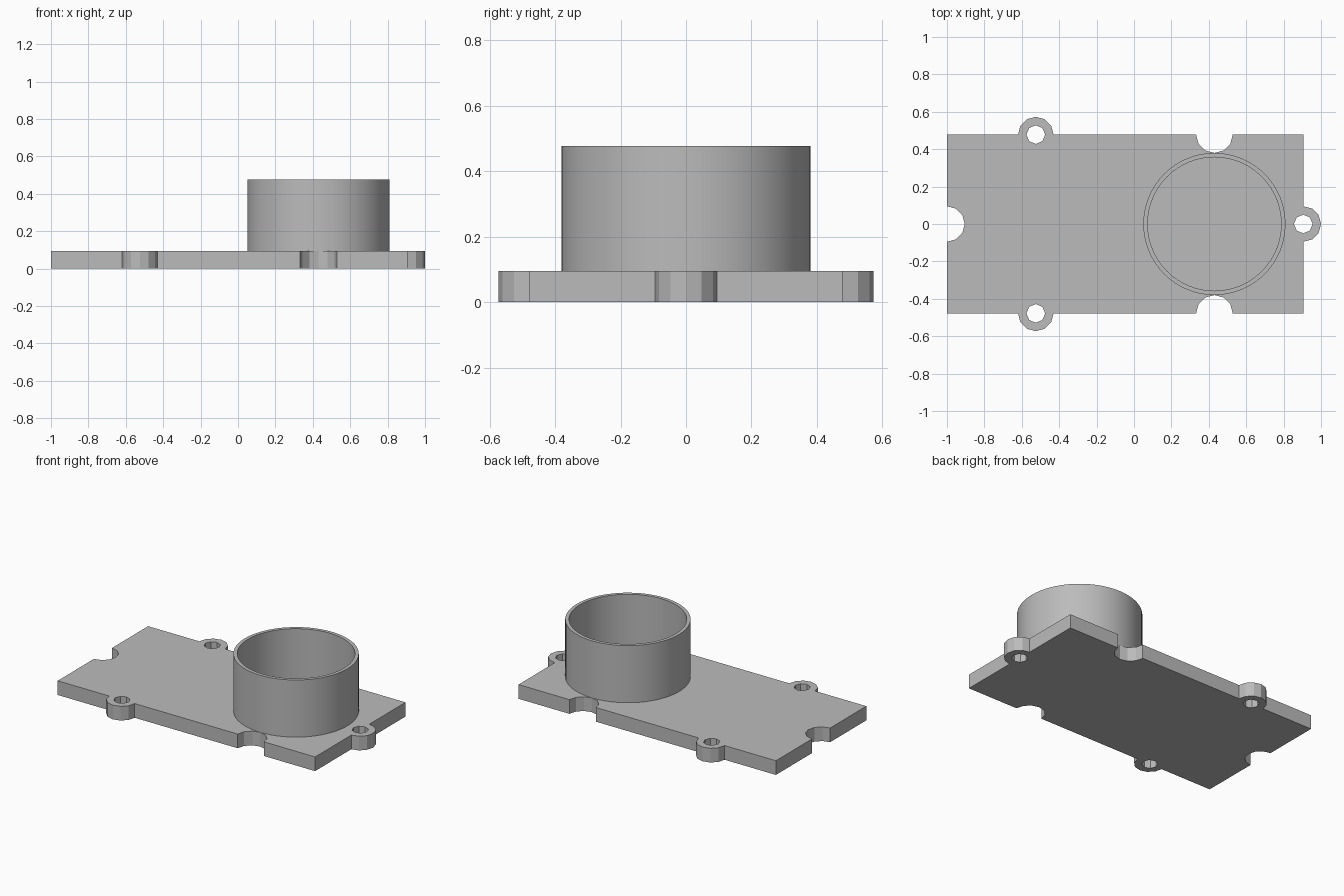
import bpy, bmesh
from math import sin, cos, pi, radians
from mathutils import Matrix, Vector

cube = bpy.data.objects.get("Cube")
if cube:
    bpy.data.objects.remove(cube)

LEFT, RIGHT, HALF, THICK = -1.0, 0.905, 0.478, 0.095
TAB_X, TUBE_X = -0.525, 0.43
TUBE_TOP, R_OUT, R_IN = 0.477, 0.38, 0.357
R_LUG, R_HOLE = 0.095, 0.05

grey = bpy.data.materials.new("plain grey")
grey.use_nodes = True
grey.diffuse_color = (0.5, 0.5, 0.5, 1)
grey.node_tree.nodes["Principled BSDF"].inputs["Base Color"].default_value = grey.diffuse_color


def finish(bm, name):
    bmesh.ops.recalc_face_normals(bm, faces=bm.faces)
    mesh = bpy.data.meshes.new(name)
    bm.to_mesh(mesh)
    bm.free()
    mesh.materials.append(grey)
    obj = bpy.data.objects.new(name, mesh)
    bpy.context.collection.objects.link(obj)
    return obj


def arc(x, y, r, start, sweep, steps):
    """Points along an arc, both ends included; angles in degrees."""
    angles = [radians(start + sweep * i / steps) for i in range(steps + 1)]
    return [(x + r * cos(a), y + r * sin(a)) for a in angles]


# Plate outline, counter-clockwise: lugs bulge out, notches cut in
outline = [(LEFT, -HALF)]
outline += arc(TAB_X, -HALF, R_LUG, 180, 180, 6)
outline += arc(TUBE_X, -HALF, 0.098, 180, -180, 6)
outline += [(RIGHT, -HALF)]
outline += arc(RIGHT, 0, R_LUG, -90, 180, 6)
outline += [(RIGHT, HALF)]
outline += arc(TUBE_X, HALF, 0.098, 0, -180, 6)
outline += arc(TAB_X, HALF, R_LUG, 0, 180, 6)
outline += [(LEFT, HALF)]
outline += arc(LEFT, 0, R_LUG, 90, -180, 6)

# Screw holes through the three lugs
centres = [(TAB_X, -HALF), (TAB_X, HALF), (RIGHT, 0)]
holes = [arc(x, y, R_HOLE, 0, 360, 8)[:-1] for x, y in centres]

# Base plate
bm = bmesh.new()
for loop in [outline] + holes:
    verts = [bm.verts.new((x, y, 0)) for x, y in loop]
    for a, b in zip(verts, verts[1:] + verts[:1]):
        bm.edges.new((a, b))
bmesh.ops.triangle_fill(bm, edges=bm.edges[:], use_beauty=True, normal=(0, 0, 1))
top = bmesh.ops.extrude_face_region(bm, geom=bm.faces[:])["geom"]
bmesh.ops.translate(bm, vec=(0, 0, THICK),
                    verts=[v for v in top if isinstance(v, bmesh.types.BMVert)])
finish(bm, "base_plate")

# Open tube: a rectangular wall section spun around its axis
bm = bmesh.new()
section = [bm.verts.new((TUBE_X + r, 0, z)) for r, z in
           [(R_IN, THICK), (R_OUT, THICK), (R_OUT, TUBE_TOP), (R_IN, TUBE_TOP)]]
edges = [bm.edges.new((section[i], section[(i + 1) % 4])) for i in range(4)]
bmesh.ops.spin(bm, geom=section + edges, cent=(TUBE_X, 0, 0), axis=(0, 0, 1),
               angle=2 * pi, steps=64, use_merge=True)
bmesh.ops.remove_doubles(bm, verts=bm.verts, dist=0.0005)
tube = finish(bm, "round_tube")
bpy.context.view_layer.objects.active = tube
tube.select_set(True)
bpy.ops.object.shade_smooth_by_angle(angle=radians(30))
